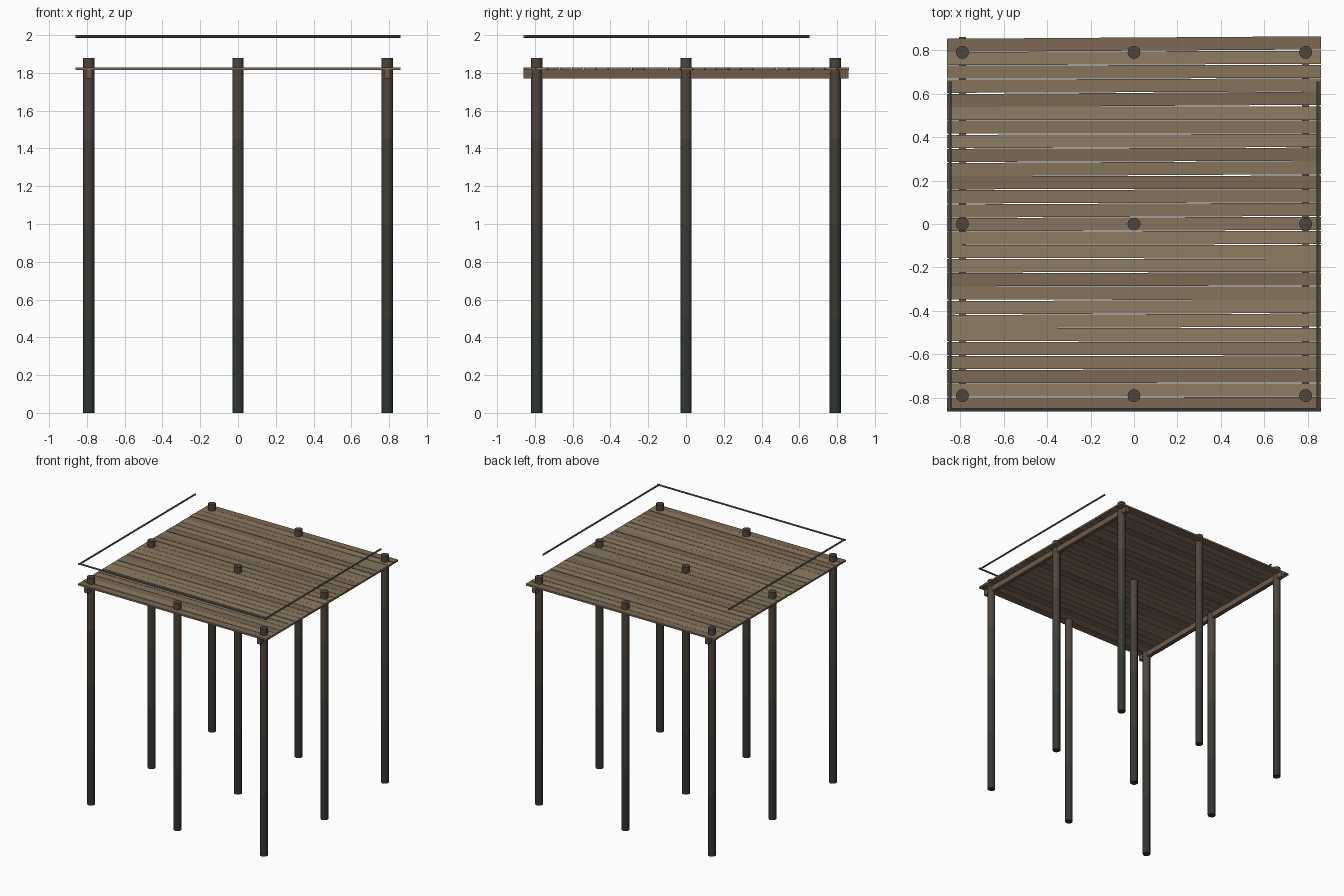
import bpy, bmesh, random
from math import pi, cos, sin
from mathutils import Matrix, Vector

if "Cube" in bpy.data.objects:
    bpy.data.objects.remove(bpy.data.objects["Cube"])

random.seed(7)


def material(name, rgb):
    m = bpy.data.materials.new(name)
    m.diffuse_color = (*rgb, 1)
    m.use_nodes = True
    m.node_tree.nodes["Principled BSDF"].inputs["Base Color"].default_value = m.diffuse_color
    return m


plank_mats = [material("plank_light", (0.27, 0.20, 0.12)),
              material("plank_mid", (0.24, 0.175, 0.11)),
              material("plank_dark", (0.20, 0.138, 0.09))]
beam_mat = material("beam_wood", (0.16, 0.10, 0.065))
rail_mat = material("rail_metal", (0.13, 0.13, 0.13))
pile_mats = [material("pile_wet", (0.030, 0.038, 0.030)),
             material("pile_damp", (0.042, 0.044, 0.034)),
             material("pile_mid", (0.058, 0.050, 0.038)),
             material("pile_dry", (0.080, 0.060, 0.045))]


def finish(name, bm, mats):
    bmesh.ops.recalc_face_normals(bm, faces=bm.faces)
    me = bpy.data.meshes.new(name)
    bm.to_mesh(me)
    bm.free()
    for m in mats:
        me.materials.append(m)
    ob = bpy.data.objects.new(name, me)
    bpy.context.collection.objects.link(ob)
    return ob


def box(name, centre, size, mat, turn=0):
    bm = bmesh.new()
    bmesh.ops.create_cube(bm, size=1)
    bm.transform(Matrix.Rotation(turn, 4, 'Z') @ Matrix.Diagonal((*size, 1)))
    ob = finish(name, bm, [mat])
    ob.location = centre
    return ob


def rod(name, a, b, r, mat):
    a, b = Vector(a), Vector(b)
    bm = bmesh.new()
    bmesh.ops.create_cone(bm, cap_ends=True, segments=8, radius1=r, radius2=r,
                          depth=(b - a).length)
    ob = finish(name, bm, [mat])
    ob.location = (a + b) / 2
    ob.rotation_euler = (b - a).to_track_quat('Z', 'Y').to_euler()
    return ob


# Round piles, darker and greener toward the water end
def pile(name, x, y, sides=12, r=0.03):
    bm = bmesh.new()
    levels = [0, 0.5, 1.0, 1.45, 1.88]
    rings = [[bm.verts.new((r * cos(2 * pi * i / sides), r * sin(2 * pi * i / sides), z))
              for i in range(sides)] for z in levels]
    for k in range(len(levels) - 1):
        for i in range(sides):
            j = (i + 1) % sides
            f = bm.faces.new((rings[k][i], rings[k][j], rings[k + 1][j], rings[k + 1][i]))
            f.material_index = k
    bm.faces.new(rings[0][::-1])
    bm.faces.new(rings[-1]).material_index = len(pile_mats) - 1
    finish(name, bm, pile_mats).location = (x, y, 0)


for row, y in zip(("front", "middle", "back"), (-0.79, 0, 0.79)):
    for col, x in zip(("left", "centre", "right"), (-0.79, 0, 0.79)):
        pile(f"pile_{row}_{col}", x, y)

# Side beams under the deck
for side, x in (("left", -0.79), ("right", 0.79)):
    box(f"beam_{side}", (x, 0, 1.793), (0.032, 1.72, 0.046), beam_mat)

# Deck planks, each laid slightly askew
count, pitch = 27, 1.72 / 27
for i in range(count):
    y = (i - (count - 1) / 2) * pitch
    turn = 0.003 + random.uniform(-0.004, 0.004)
    box(f"deck_plank_{i + 1:02d}", (0, y, 1.822 + random.uniform(-0.001, 0.001)),
        (1.72, 0.0605, 0.014), plank_mats[random.choice((0, 1, 2))], turn)

# Thin handrail on three sides, floating above the deck
zr = 1.993
rod("rail_front", (-0.86, -0.855, zr), (0.86, -0.855, zr), 0.007, rail_mat)
for side, x in (("left", -0.848), ("right", 0.848)):
    rod(f"rail_{side}", (x, -0.86, zr), (x, 0.655, zr), 0.007, rail_mat)
